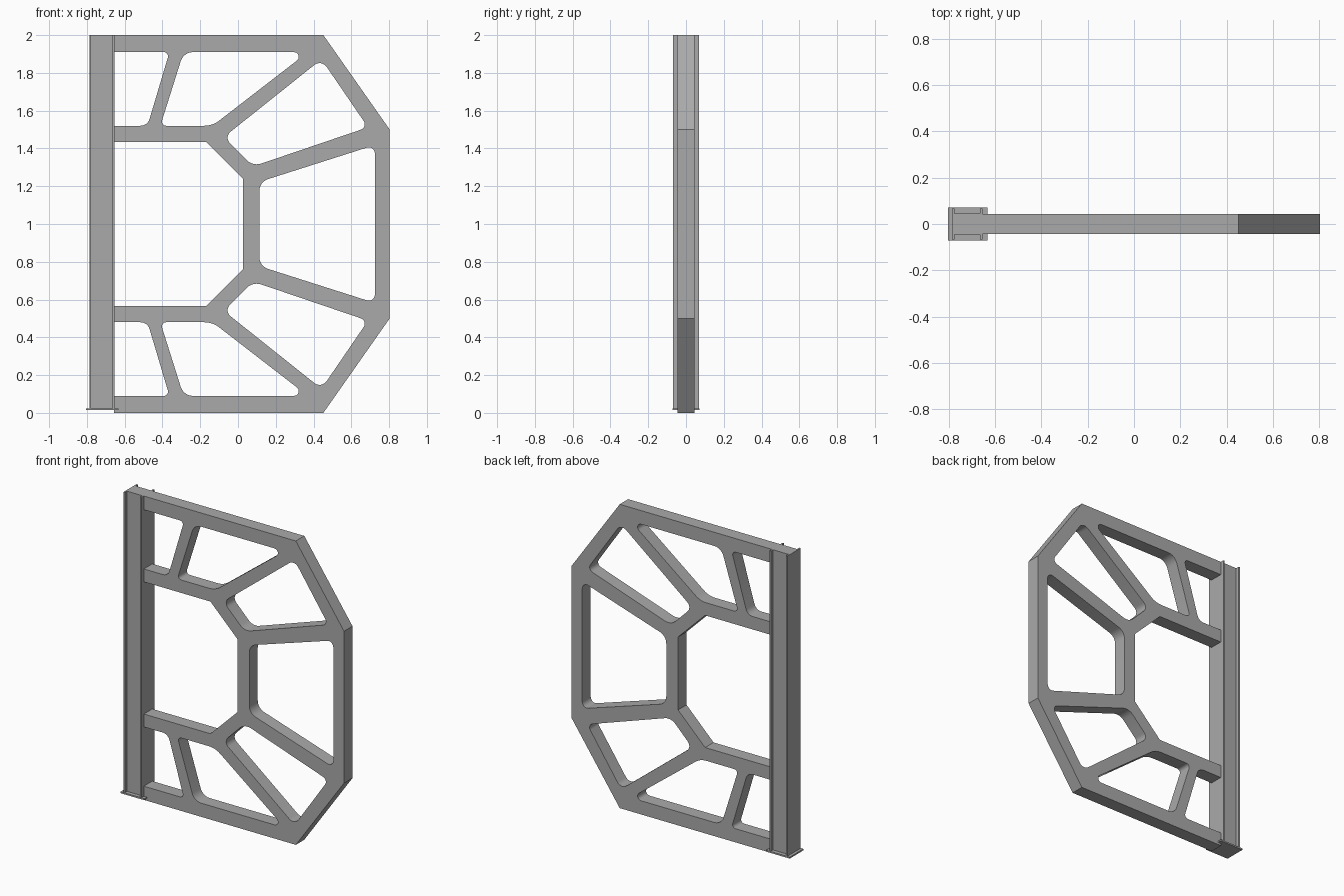
import bpy, bmesh, math
from mathutils import Vector, Matrix

if "Cube" in bpy.data.objects:
    bpy.data.objects.remove(bpy.data.objects["Cube"])

steel = bpy.data.materials.new("grey steel")
steel.use_nodes = True
colour = (0.4, 0.4, 0.4, 1)
steel.diffuse_color = colour
steel.node_tree.nodes["Principled BSDF"].inputs["Base Color"].default_value = colour


def rounded(corners, steps=6):
    """Turn (x, z, radius) corners into a loop with filleted corners."""
    loop = []
    for i, (x, z, r) in enumerate(corners):
        p = Vector((x, z))
        if not r:
            loop.append(p)
            continue
        a = (Vector(corners[i - 1][:2]) - p).normalized()
        b = (Vector(corners[(i + 1) % len(corners)][:2]) - p).normalized()
        half = a.angle(b) / 2
        centre = p + (a + b).normalized() * (r / math.sin(half))
        start = p + a * (r / math.tan(half)) - centre
        end = p + b * (r / math.tan(half)) - centre
        sweep = start.angle_signed(end)
        for k in range(steps + 1):
            t = -sweep * k / steps
            c, s = math.cos(t), math.sin(t)
            loop.append(centre + Vector((start.x * c - start.y * s,
                                         start.x * s + start.y * c)))
    return loop


def flip(corners):
    """Mirror corners about mid height."""
    return [(x, 2 - z, r) for x, z, r in reversed(corners)]


def add_object(name, mesh):
    obj = bpy.data.objects.new(name, mesh)
    bpy.context.collection.objects.link(obj)
    mesh.materials.clear()
    mesh.materials.append(steel)
    return obj


def plate(name, loops, half_depth):
    """Flat plate with holes, standing upright in the xz plane."""
    curve = bpy.data.curves.new(name, "CURVE")
    curve.dimensions = "2D"
    curve.fill_mode = "BOTH"
    curve.extrude = half_depth
    for loop in loops:
        spline = curve.splines.new("POLY")
        spline.points.add(len(loop) - 1)
        for point, co in zip(spline.points, loop):
            point.co = (co.x, co.y, 0, 1)
        spline.use_cyclic_u = True
    helper = bpy.data.objects.new("helper", curve)
    bpy.context.collection.objects.link(helper)
    graph = bpy.context.evaluated_depsgraph_get()
    mesh = bpy.data.meshes.new_from_object(helper.evaluated_get(graph))
    bpy.data.objects.remove(helper)
    bm = bmesh.new()
    bm.from_mesh(mesh)
    bmesh.ops.remove_doubles(bm, verts=bm.verts, dist=0.0005)
    bmesh.ops.transform(bm, verts=bm.verts, matrix=Matrix.Rotation(math.pi / 2, 4, "X"))
    bmesh.ops.recalc_face_normals(bm, faces=bm.faces)
    bm.to_mesh(mesh)
    bm.free()
    return add_object(name, mesh)


def box(name, x0, x1, half_depth, z0, z1):
    bm = bmesh.new()
    bmesh.ops.create_cube(bm, size=1)
    for v in bm.verts:
        v.co = ((x0 + x1) / 2 + v.co.x * (x1 - x0), v.co.y * 2 * half_depth,
                (z0 + z1) / 2 + v.co.z * (z1 - z0))
    mesh = bpy.data.meshes.new(name)
    bm.to_mesh(mesh)
    bm.free()
    return add_object(name, mesh)


# Frame: outer edge with the two notches against the post, then the windows
post_side = -0.657
upper_edge = [(0.027, 1.24, 0), (-0.17, 1.435, 0), (post_side, 1.435, 0),
              (post_side, 1.52, 0), (-0.479, 1.52, 0.05), (-0.363, 1.91, 0.022),
              (post_side, 1.91, 0), (post_side, 2, 0), (0.452, 2, 0), (0.803, 1.5, 0)]
long_window = [(-0.288, 1.91, 0.068), (0.37, 1.91, 0.025),
               (-0.135, 1.52, 0.13), (-0.411, 1.52, 0.022)]
kite_window = [(0.442, 1.872, 0.045), (0.688, 1.512, 0.03),
               (0.079, 1.305, 0.075), (-0.075, 1.46, 0.04)]
middle_half = [(0.113, 1.223, 0.065), (0.725, 1.418, 0.033)]

shapes = [upper_edge + flip(upper_edge), middle_half + flip(middle_half)]
for window in (long_window, kite_window):
    shapes += [window, flip(window)]
frame = plate("gate_frame", [rounded(s) for s in shapes], 0.044)

bpy.ops.object.select_all(action="DESELECT")
frame.select_set(True)
bpy.context.view_layer.objects.active = frame
bpy.ops.object.shade_smooth_by_angle(angle=math.radians(25))

# Post: thick core between two thin flanges, on a base plate
box("post_core", -0.777, -0.665, 0.045, 0.02, 2)
box("post_outer_flange", -0.787, -0.777, 0.068, 0.02, 2)
box("post_inner_flange", -0.665, -0.655, 0.068, 0.02, 2)
box("post_base_plate", -0.805, -0.633, 0.071, 0.014, 0.024)
